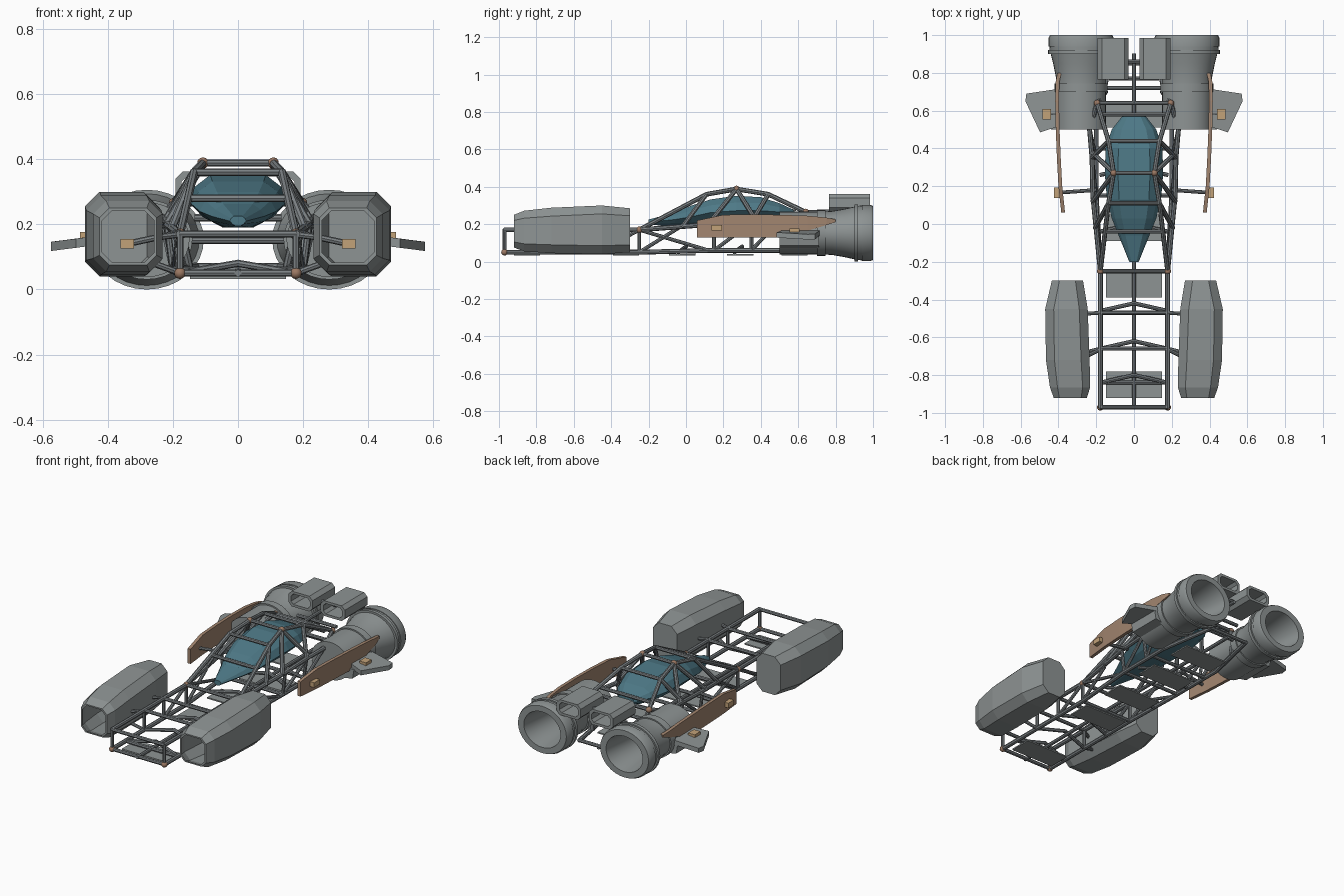
import bpy, bmesh, math
from mathutils import Vector


def mat(name, c):
    m = bpy.data.materials.new(name)
    m.diffuse_color = (*c, 1)
    return m


GREY = mat("panel grey", (0.27, 0.295, 0.295))
TUBE = mat("tube grey", (0.20, 0.22, 0.23))
TEAL = mat("cockpit teal", (0.075, 0.19, 0.24))
BROWN = mat("plate brown", (0.36, 0.235, 0.16))
TAN = mat("clamp tan", (0.54, 0.36, 0.19))
NODE = mat("joint copper", (0.33, 0.19, 0.125))


def finish(name, bm, m, smooth=False):
    bmesh.ops.recalc_face_normals(bm, faces=bm.faces)
    me = bpy.data.meshes.new(name)
    bm.to_mesh(me)
    bm.free()
    me.materials.append(m)
    ob = bpy.data.objects.new(name, me)
    bpy.context.collection.objects.link(ob)
    if smooth:
        bpy.context.view_layer.objects.active = ob
        ob.select_set(True)
        bpy.ops.object.shade_smooth_by_angle(angle=math.radians(35))
        ob.select_set(False)
    return ob


def loft(name, rings, m, smooth=False, cap=True, closed=False):
    """Skin a list of equal-length rings."""
    bm = bmesh.new()
    vs = [[bm.verts.new(p) for p in r] for r in rings]
    n = len(vs[0])
    pairs = list(zip(vs, vs[1:]))
    if closed:
        pairs.append((vs[-1], vs[0]))
    for a, b in pairs:
        for i in range(n):
            j = (i + 1) % n
            bm.faces.new((a[i], a[j], b[j], b[i]))
    if cap and not closed:
        bm.faces.new(vs[0])
        bm.faces.new(vs[-1])
    return finish(name, bm, m, smooth)


def octagon(y, x0, x1, z0, z1, c, s=1):
    """Rectangle with cut corners in the xz plane."""
    p = [(x0 + c, z0), (x1 - c, z0), (x1, z0 + c), (x1, z1 - c),
         (x1 - c, z1), (x0 + c, z1), (x0, z1 - c), (x0, z0 + c)]
    return [(s * x, y, z) for x, z in p]


def box(name, c, d, m):
    x, y, z = c
    a, b, h = (v / 2 for v in d)
    rings = [[(x + sx * a, yy, z + sz * h) for sx, sz in ((-1, -1), (1, -1), (1, 1), (-1, 1))]
             for yy in (y - b, y + b)]
    return loft(name, rings, m)


def tubes(name, paths, r=0.011, mirror=True, m=TUBE):
    """Round 8-sided tubes along polylines, mirrored in x."""
    bm = bmesh.new()
    for path in paths:
        for s in ((1, -1) if mirror else (1,)):
            pts = [Vector((s * x, y, z)) for x, y, z in path]
            for a, b in zip(pts, pts[1:]):
                d = b - a
                mx = d.to_track_quat('Z', 'Y').to_matrix().to_4x4()
                mx.translation = (a + b) / 2
                bmesh.ops.create_cone(bm, cap_ends=True, segments=8, radius1=r, radius2=r,
                                      depth=d.length + r * 0.6, matrix=mx)
    return finish(name, bm, m, True)


def cross(y, x, z):
    return [(-x, y, z), (x, y, z)]


for s, side in ((1, "right"), (-1, "left")):
    # front pods: shells open at the nose
    sec = [(-.92, .25, .425, .075, .25, .03), (-.865, .232, .445, .055, .272, .04),
           (-.72, .235, .466, .045, .288, .045), (-.45, .245, .47, .04, .30, .045),
           (-.30, .27, .435, .05, .285, .04)]
    rings = [octagon(*q, s=s) for q in sec]
    t = .008
    inner = [octagon(y, a + t, b - t, c + t, d - t, e, s) for y, a, b, c, d, e in sec[:4]]
    inner.append(octagon(-.32, .28, .425, .06, .275, .04, s))
    loft(f"{side}_front_pod", inner[::-1] + rings, GREY)

    # engines: turned profile flattened in z
    prof = [(.50, .118), (.50, .131), (.70, .131), (.70, .14), (.745, .14), (.745, .132),
            (.78, .134), (.85, .148), (.90, .161), (.90, .175), (.92, .175), (.92, .166),
            (.94, .167), (.94, .172), (.985, .172), (1.0, .165), (1.0, .125), (.90, .112),
            (.75, .10), (.55, .10)]
    rings = [[(s * .28 + r * math.cos(k * math.tau / 32), y, .153 + .875 * r * math.sin(k * math.tau / 32))
              for k in range(32)] for y, r in prof]
    loft(f"{side}_engine", rings, GREY, smooth=True)

    # rear ducts: hollow bevelled boxes
    o = (.028, .192, .268, .362)
    i = (.046, .174, .283, .347)
    loft(f"{side}_rear_duct",
         [octagon(y, *q, c, s) for y, q, c in ((.765, o, .022), (.985, o, .022),
                                               (.985, i, .016), (.765, i, .016))],
         GREY, closed=True)

    # curved side plates
    sec = [(.06, .365, .13, .22), (.20, .38, .13, .25), (.35, .388, .13, .252), (.50, .394, .13, .25),
           (.65, .397, .165, .245), (.75, .395, .195, .235), (.80, .385, .212, .226)]
    loft(f"{side}_side_plate",
         [[(s * x, y, a), (s * (x + .02), y, a), (s * (x + .02), y, b), (s * x, y, b)]
          for y, x, a, b in sec], BROWN)

    # fins with root block
    plan = [(.37, .72, .172), (.57, .69, .147), (.575, .65, .146), (.497, .485, .156), (.39, .52, .17)]
    loft(f"{side}_fin", [[(s * x, y, z - h) for x, y, z in plan] for h in (0, .028)], GREY)
    loft(f"{side}_fin_root", [[(s * x, y, z) for x, z in ((.36, .07), (.43, .085), (.44, .14), (.36, .15))]
                              for y in (.50, .71)], GREY)

    # clamps on the strut ends
    box(f"{side}_fin_clamp", (s * .463, .58, .163), (.045, .055, .026), TAN)
    box(f"{side}_plate_clamp", (s * .408, .165, .18), (.03, .055, .03), TAN)
    box(f"{side}_pod_clamp", (s * .34, -.48, .14), (.042, .05, .03), TAN)

# cockpit: faceted canoe shape
sec = [(-.20, .025, .225, .21, .195), (-.06, .082, .262, .225, .193), (.03, .118, .30, .24, .19),
       (.13, .143, .332, .262, .19), (.27, .155, .352, .272, .19), (.40, .150, .344, .272, .195),
       (.50, .118, .312, .265, .205), (.58, .055, .275, .25, .225)]
loft("cockpit", [[(-.55 * w, y, t), (.55 * w, y, t), (.85 * w, y, t * .55 + m * .45), (w, y, m),
                  (.7 * w, y, m * .4 + b * .6), (.3 * w, y, b), (-.3 * w, y, b),
                  (-.7 * w, y, m * .4 + b * .6), (-w, y, m), (-.85 * w, y, t * .55 + m * .45)]
                 for y, w, t, m, b in sec], TEAL)

# lower chassis rails and upper side rails
tubes("chassis_rails", [
    [(.178, -.97, .05), (.178, -.25, .05), (.20, .15, .06), (.20, .50, .06), (.13, .85, .07)],
    [(.178, -.97, .17), (.178, -.25, .17), (.218, .15, .20), (.222, .35, .21), (.235, .50, .22)],
], r=.013)
tubes("chassis_posts", [
    [(.178, y, .05), (.178, y, .17)] for y in (-.97, -.66, -.47, -.25)] + [
    [(.178, -.25, .05), (.19, -.04, .18)], [(.178, -.25, .17), (.20, .12, .06)],
    [(.20, .15, .06), (.218, .15, .20)], [(.20, .35, .06), (.222, .35, .21)],
    [(.20, .15, .06), (.222, .35, .21)], [(.20, .35, .06), (.235, .50, .22)],
    [(.178, -.47, .05), (.178, -.25, .17)]], r=.010)

# roll cage around the cockpit
tubes("roll_cage", [
    [(.178, -.25, .17), (.135, .11, .36), (.108, .27, .388), (.135, .44, .36), (.195, .64, .265)],
    [(.108, .27, .388), (.218, .12, .20)], [(.108, .27, .388), (.222, .38, .21)],
    [(.135, .44, .36), (.222, .35, .21)], [(.135, .11, .36), (.205, -.02, .185)],
    [(.195, .64, .265), (.235, .50, .22)], [(.195, .64, .265), (.15, .70, .07)],
], r=.0125)

# cross tubes, floor chevrons and centre spine
bars = [cross(y, .178, .17) for y in (-.97, -.66, -.47, -.25)]
bars += [cross(y, .178, .05) for y in (-.97, -.84, -.25)]
bars += [cross(-.04, .155, .28), cross(.11, .135, .36), cross(.27, .108, .388), cross(.44, .135, .36),
         cross(.64, .195, .265), cross(.58, .18, .28), cross(.15, .20, .06), cross(.40, .20, .06),
         cross(.72, .16, .15), cross(.77, .13, .22), cross(.85, .13, .07)]
bars += [[(-.178, y - .04, .05), (0, y, .08), (.178, y - .04, .05)] for y in (-.80, -.62, -.42, 0, .30)]
bars += [[(0, -.98, .05), (0, .85, .06)], [(0, .64, .265), (0, .90, .27)], [(-.06, .86, .30), (.06, .86, .30)]]
tubes("cross_tubes", bars, r=.011, mirror=False)

# struts to pods, plates and engines
tubes("outer_struts", [
    [(.178, -.47, .175), (.34, -.48, .14)], [(.17, -.66, .17), (.25, -.70, .16)],
    [(.178, -.66, .05), (.26, -.68, .08)], [(.20, .18, .20), (.41, .165, .18)],
    [(.19, .60, .17), (.46, .58, .155)]], r=.010)

# floor plates
for n, y in enumerate((-.85, -.32, -.02, .29, .58)):
    box(f"floor_plate_{n}", (0, y, .036), (.295, .14, .008), GREY)

# copper joints at the frame corners
bm = bmesh.new()
for x, y, z in ((.178, -.97, .05), (.178, -.25, .17), (.108, .27, .388), (.195, .64, .265)):
    for s in (1, -1):
        res = bmesh.ops.create_icosphere(bm, subdivisions=2, radius=.018)
        bmesh.ops.translate(bm, verts=res["verts"], vec=(s * x, y, z))
finish("frame_joints", bm, NODE, True)
